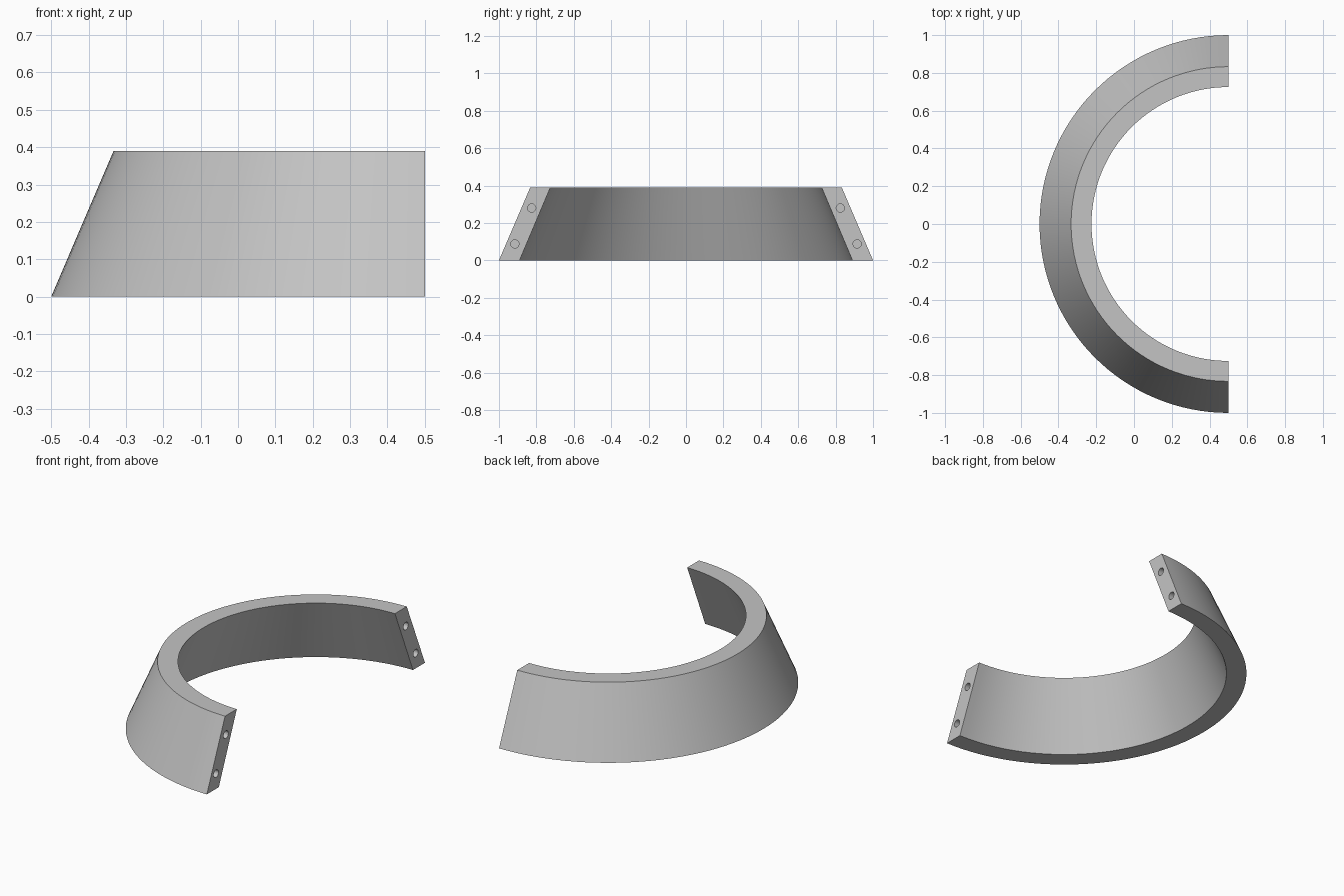
import bpy, bmesh, math
from mathutils import Matrix, Vector

cube = bpy.data.objects.get("Cube")
if cube:
    bpy.data.objects.remove(cube, do_unlink=True)

AXIS_X = 0.5        # cone axis, on the cut plane
HEIGHT = 0.39
SEGMENTS = 64
HOLE_RADIUS = 0.022
HOLE_DEPTH = 0.1

grey = bpy.data.materials.new("plain grey")
grey.use_nodes = True
colour = (0.55, 0.55, 0.55, 1)
grey.diffuse_color = colour
grey.node_tree.nodes["Principled BSDF"].inputs["Base Color"].default_value = colour


def add_object(name, bm):
    bmesh.ops.recalc_face_normals(bm, faces=bm.faces)
    mesh = bpy.data.meshes.new(name)
    bm.to_mesh(mesh)
    bm.free()
    mesh.materials.append(grey)
    obj = bpy.data.objects.new(name, mesh)
    bpy.context.collection.objects.link(obj)
    return obj


# Half ring: slanted wall section swept through half a turn
bm = bmesh.new()
section = [(0.89, 0), (1, 0), (0.833, HEIGHT), (0.725, HEIGHT)]
start = bm.faces.new([bm.verts.new((AXIS_X, r, z)) for r, z in section])
bmesh.ops.spin(bm, geom=[start] + start.edges[:] + start.verts[:],
               cent=(AXIS_X, 0, 0), axis=(0, 0, 1),
               angle=math.pi, steps=SEGMENTS, use_duplicate=False)
ring = add_object("half_ring", bm)

# Pin holes: two blind holes in each flat end
bm = bmesh.new()
for side in (-1, 1):
    for r, z in ((0.915, 0.088), (0.825, 0.28)):
        place = Matrix.Translation(Vector((AXIS_X, side * r, z)))
        bmesh.ops.create_cone(bm, cap_ends=True, segments=32,
                              radius1=HOLE_RADIUS, radius2=HOLE_RADIUS,
                              depth=2 * HOLE_DEPTH,
                              matrix=place @ Matrix.Rotation(math.pi / 2, 4, "Y"))
cutter = add_object("pin_hole_cutter", bm)
cutter.hide_render = True

bpy.ops.object.select_all(action="DESELECT")
ring.select_set(True)
bpy.context.view_layer.objects.active = ring
cut = ring.modifiers.new("pin holes", "BOOLEAN")
cut.operation = "DIFFERENCE"
cut.solver = "EXACT"
cut.object = cutter
bpy.ops.object.modifier_apply(modifier=cut.name)
bpy.data.objects.remove(cutter, do_unlink=True)
bpy.ops.object.shade_smooth_by_angle(angle=math.radians(30))
